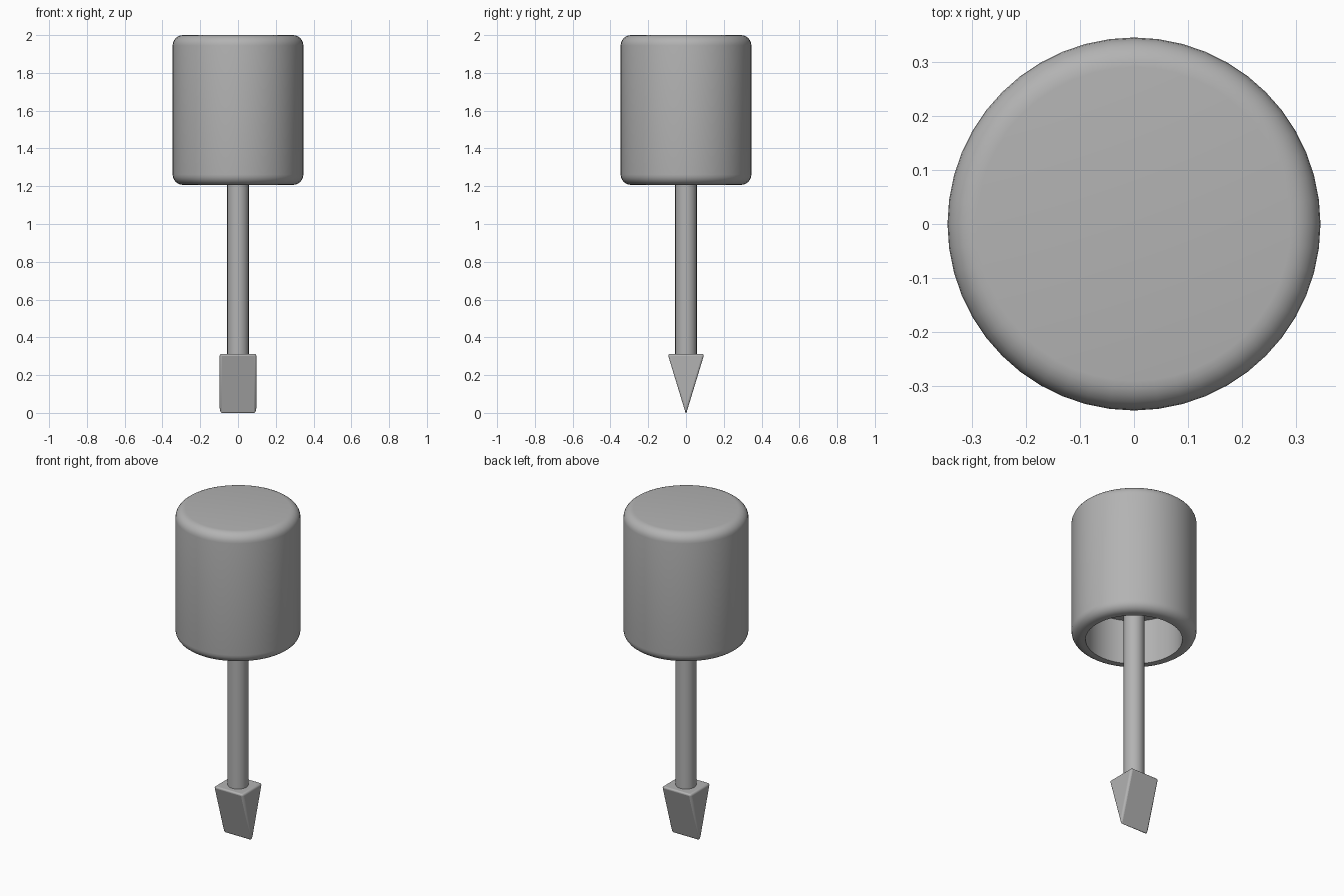
import bpy, bmesh, math

if "Cube" in bpy.data.objects:
    bpy.data.objects.remove(bpy.data.objects["Cube"])

SIDES = 48

# Mid-grey shared by all parts
grey = bpy.data.materials.new("mid_grey")
grey.diffuse_color = (0.45, 0.45, 0.45, 1)
grey.use_nodes = True
grey.node_tree.nodes["Principled BSDF"].inputs["Base Color"].default_value = grey.diffuse_color


def finish(bm, name, angle=35):
    bmesh.ops.recalc_face_normals(bm, faces=bm.faces)
    mesh = bpy.data.meshes.new(name)
    bm.to_mesh(mesh)
    bm.free()
    mesh.materials.append(grey)
    obj = bpy.data.objects.new(name, mesh)
    bpy.context.collection.objects.link(obj)
    bpy.ops.object.select_all(action='DESELECT')
    obj.select_set(True)
    bpy.context.view_layer.objects.active = obj
    bpy.ops.object.shade_smooth_by_angle(angle=math.radians(angle))
    return obj


def lathe(name, profile):
    """Revolve (radius, z) points around z; profile ends on the axis."""
    bm = bmesh.new()
    verts = [bm.verts.new((r, 0, z)) for r, z in profile]
    edges = [bm.edges.new(pair) for pair in zip(verts, verts[1:])]
    bmesh.ops.spin(bm, geom=verts + edges, cent=(0, 0, 0), axis=(0, 0, 1),
                   angle=math.tau, steps=SIDES, use_duplicate=False)
    bmesh.ops.remove_doubles(bm, verts=bm.verts, dist=1e-5)
    return finish(bm, name)


def arc(cx, cz, radius, start, end, steps=6):
    angles = [math.radians(start + (end - start) * i / steps) for i in range(steps + 1)]
    return [(cx + radius * math.cos(a), cz + radius * math.sin(a)) for a in angles]


# Handle: rounded cylinder with a recess in its underside
R, ROUND, LOW, TOP = 0.346, 0.055, 1.207, 2.0
HOLE, CEILING = 0.268, 1.48
lathe("handle", [(0, TOP)]
      + arc(R - ROUND, TOP - ROUND, ROUND, 90, 0)
      + arc(R - ROUND, LOW + ROUND, ROUND, 0, -90)
      + [(HOLE, LOW), (HOLE, CEILING), (0, CEILING)])

# Shaft: thin rod running up into the recess
lathe("shaft", [(0, 0.30), (0.057, 0.30), (0.057, 1.50), (0, 1.50)])

# Blade: triangular wedge narrowing to a tip along x, edges softened
bm = bmesh.new()
W, D, H, TIP = 0.098, 0.097, 0.312, -0.0075
tri = [bm.verts.new((-W, y, z)) for y, z in ((-D, H), (D, H), (0, TIP))]
face = bm.faces.new(tri)
ext = bmesh.ops.extrude_face_region(bm, geom=[face])
bmesh.ops.translate(bm, vec=(2 * W, 0, 0),
                    verts=[g for g in ext["geom"] if isinstance(g, bmesh.types.BMVert)])
blade = finish(bm, "blade", 60)
bevel = blade.modifiers.new("soft_edges", 'BEVEL')
bevel.width = 0.012
bevel.segments = 3
